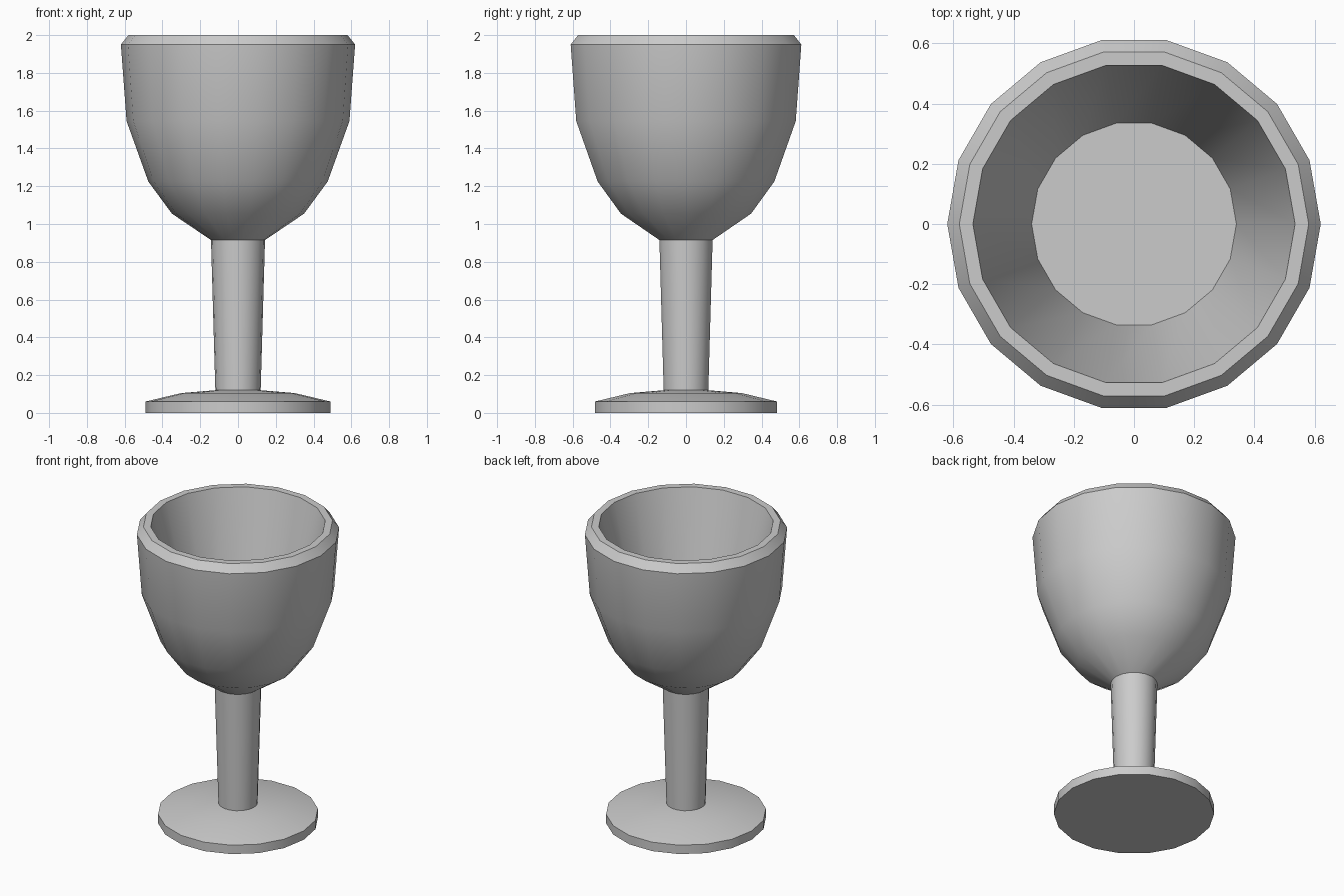
import bpy, bmesh, math

if "Cube" in bpy.data.objects:
    bpy.data.objects.remove(bpy.data.objects["Cube"])

SIDES = 18


def lathe(name, profile):
    """Spin an (radius, z) profile round z and cap both ends."""
    bm = bmesh.new()
    rings = [[bm.verts.new((r * math.cos(2 * math.pi * i / SIDES),
                            r * math.sin(2 * math.pi * i / SIDES), z))
              for i in range(SIDES)] for r, z in profile]
    for a, b in zip(rings, rings[1:]):
        for i in range(SIDES):
            j = (i + 1) % SIDES
            bm.faces.new((a[i], a[j], b[j], b[i]))
    bm.faces.new(rings[0][::-1])
    bm.faces.new(rings[-1])
    mesh = bpy.data.meshes.new(name)
    bm.to_mesh(mesh)
    bm.free()
    obj = bpy.data.objects.new(name, mesh)
    bpy.context.collection.objects.link(obj)
    bpy.ops.object.select_all(action='DESELECT')
    obj.select_set(True)
    bpy.context.view_layer.objects.active = obj
    bpy.ops.object.shade_smooth_by_angle(angle=math.radians(30))
    return obj


# Whole goblet as one closed turned profile
lathe("goblet", [
    (0.49, 0.0), (0.49, 0.06), (0.30, 0.105), (0.12, 0.12),       # foot
    (0.143, 0.915),                                              # stem
    (0.35, 1.055), (0.475, 1.225), (0.59, 1.545), (0.62, 1.95),   # outer bowl
    (0.58, 2.0), (0.535, 2.0),                                   # rim
    (0.34, 1.2),                                                 # inner wall and floor
])
